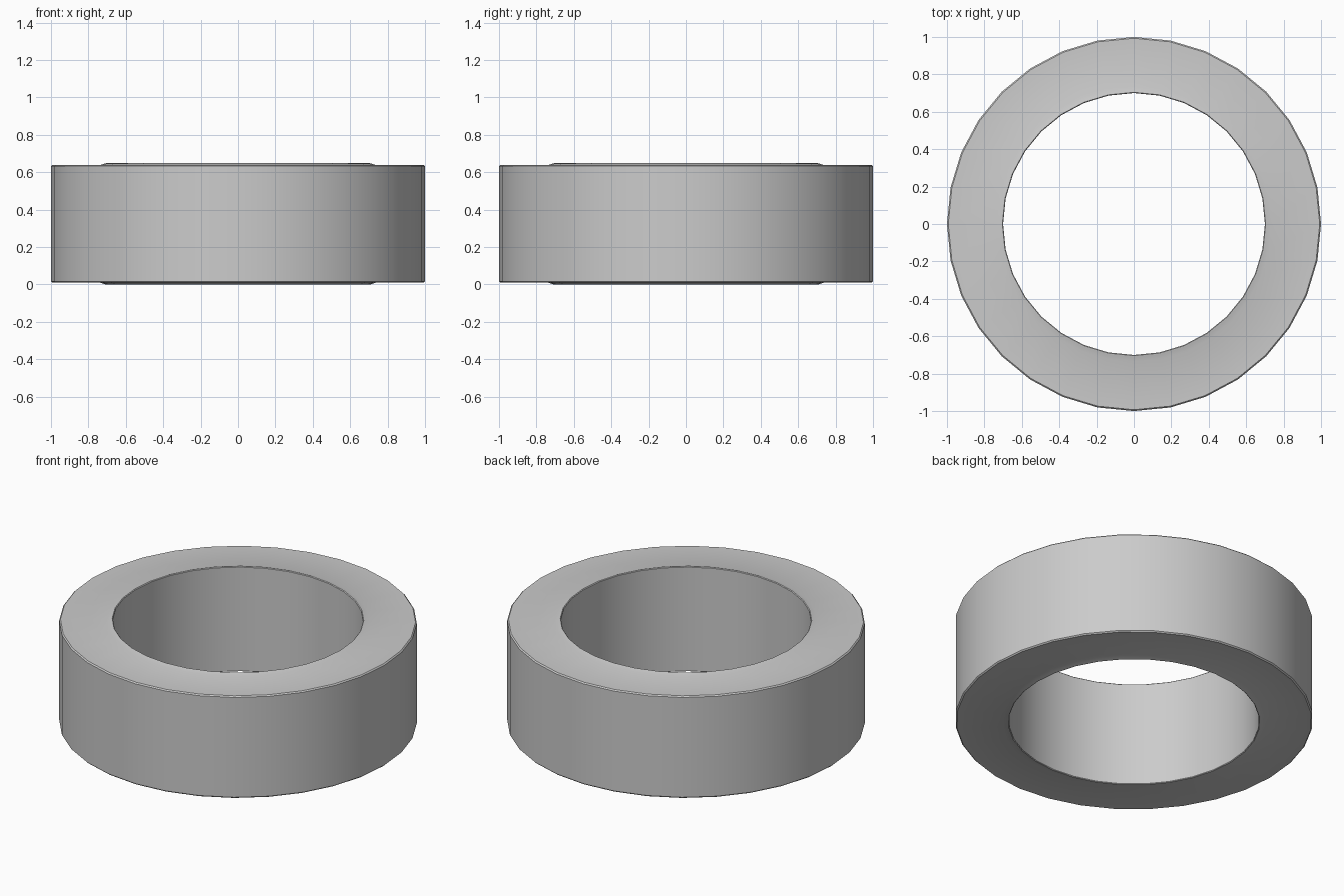
import bpy, bmesh, math

if "Cube" in bpy.data.objects:
    bpy.data.objects.remove(bpy.data.objects["Cube"])

SEGMENTS = 32
HEIGHT = 0.648

# Upper half of the ring cross-section (radius, z), inner wall to outer wall
upper = [(0.70, HEIGHT - 0.004), (0.704, HEIGHT), (0.712, HEIGHT - 0.001),
         (0.735, HEIGHT - 0.009), (0.993, HEIGHT - 0.009), (1.0, HEIGHT - 0.016)]
# Mirror it for the underside
profile = upper + [(r, HEIGHT - z) for r, z in reversed(upper)]

# Sweep the closed profile around z
bm = bmesh.new()
rings = []
for i in range(SEGMENTS):
    a = 2 * math.pi * i / SEGMENTS
    rings.append([bm.verts.new((r * math.cos(a), r * math.sin(a), z)) for r, z in profile])
n = len(profile)
for i in range(SEGMENTS):
    p, q = rings[i], rings[(i + 1) % SEGMENTS]
    for j in range(n):
        k = (j + 1) % n
        bm.faces.new((p[j], p[k], q[k], q[j]))
bmesh.ops.recalc_face_normals(bm, faces=bm.faces)

mesh = bpy.data.meshes.new("bearing_ring")
bm.to_mesh(mesh)
bm.free()
ring = bpy.data.objects.new("bearing_ring", mesh)
bpy.context.collection.objects.link(ring)

# Smooth walls, crisp rims
bpy.context.view_layer.objects.active = ring
ring.select_set(True)
bpy.ops.object.shade_smooth_by_angle(angle=math.radians(30))
